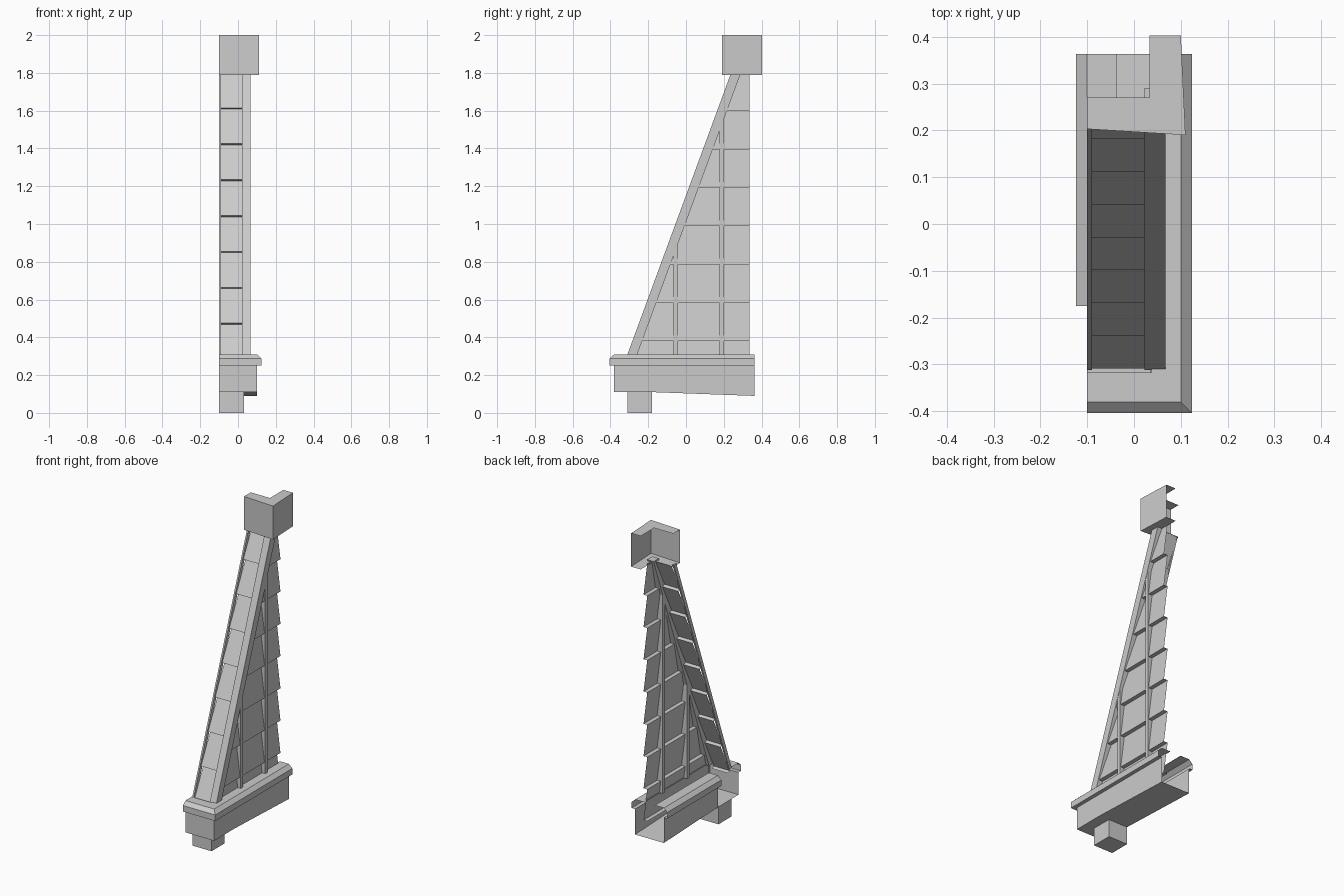
import bpy

cube = bpy.data.objects.get("Cube")
if cube:
    bpy.data.objects.remove(cube, do_unlink=True)

grey = bpy.data.materials.new("pale grey")
grey.use_nodes = True
COLOUR = (0.6, 0.6, 0.6, 1)
grey.diffuse_color = COLOUR
grey.node_tree.nodes["Principled BSDF"].inputs["Base Color"].default_value = COLOUR

SLOPE = 1.48 / 0.545      # rise of the raked front
Z0, Z1 = 0.305, 1.8       # bottom and top of the timber frame


def sheet(name, verts, faces):
    me = bpy.data.meshes.new(name)
    me.from_pydata(verts, [], faces)
    me.materials.append(grey)
    ob = bpy.data.objects.new(name, me)
    bpy.context.collection.objects.link(ob)
    return ob


def prism(name, outline, x0, x1):
    """Extrude a y-z outline, listed clockwise from +x, along x."""
    n = len(outline)
    verts = [(x, y, z) for x in (x0, x1) for y, z in outline]
    faces = [tuple(range(n)), tuple(reversed(range(n, 2 * n)))]
    faces += [(i, i + n, (i + 1) % n + n, (i + 1) % n) for i in range(n)]
    return sheet(name, verts, faces)


def loft(name, rows):
    """Skin neighbouring rows of points."""
    n = len(rows[0])
    faces = [(r * n + i, (r + 1) * n + i, (r + 1) * n + i + 1, r * n + i + 1)
             for r in range(len(rows) - 1) for i in range(n - 1)]
    return sheet(name, [p for row in rows for p in row], faces)


def rake(z):
    """y of the raked front surface at height z."""
    return -0.31 + (z - 0.31) / SLOPE


def floor_z(y):
    return 0.11 - 0.02 * max(0, y + 0.18) / 0.543


# Base walls with a chamfered moulding, as one swept profile
MOULDING = [(0, 0.25), (0.024, 0.25), (0.024, 0.288), (0, 0.31), (-0.063, 0.31)]


def base_wall(name, stations):
    rows = []
    for x, y, ox, oy in stations:
        row = [(x, y, floor_z(y))]
        row += [(x + ox * d, y + oy * d, z) for d, z in MOULDING]
        rows.append(row)
    return loft(name, rows)


base_wall("base_front_and_side", [(-0.1, -0.38, 0, -1), (0.1, -0.38, 1, -1),
                                  (0.1, -0.18, 1, 0), (0.1, 0.363, 1, 0)])
base_wall("base_inner_side", [(-0.1, 0.363, -1, 0), (-0.1, -0.175, -1, 0)])

# Base floor and foot
loft("base_floor", [[(-0.1, y, floor_z(y)), (0.1, y, floor_z(y))]
                    for y in (-0.38, -0.18, 0.363)])
prism("foot", [(-0.31, 0), (-0.31, 0.11), (-0.18, 0.11), (-0.18, 0)], -0.1, 0.033)


# Raked rafters
def rafter(name, depth, x0, x1):
    prism(name, [(rake(Z0), Z0), (rake(Z1), Z1),
                 (rake(Z1) + depth, Z1), (rake(Z0) + depth, Z0)], x0, x1)


rafter("corner_rafter", 0.052, 0.022, 0.067)
rafter("edge_rafter", 0.025, -0.1, -0.09)

# Upright posts, cut to the rake at the top
for name, y in (("front_post", -0.066), ("rear_post", 0.177)):
    tops = [(v, 0.31 + (v + 0.27) * SLOPE) for v in (y, y + 0.023)]
    prism(name, [(y, Z0)] + tops + [(y + 0.023, Z0)], 0.022, 0.065)

# Overlapping boards between the rafters, each with a ledge below
for i in range(8):
    low = 0.285 + 0.19 * i
    high = min(low + 0.19, Z1)
    edge = [(rake(low) + 0.032, low - 0.007), (rake(low) + 0.011, low),
            (rake(high) + 0.032, high - 0.007)]
    loft("front_board", [[(x, y, z) for y, z in edge] for x in (-0.09, 0.022)])

# Overlapping boards on the side wall
for i in range(8):
    low = 0.177 + 0.203 * i
    high = min(low + 0.203, Z1)
    low = max(low, 0.18)
    edge = [(0.035, low), (0.061, low), (0.035, high)]
    loft("side_board", [[(x, rake(z) + 0.03, z) for x, z in edge],
                        [(x, 0.335, z) for x, z in edge]])

# Cap: two outer walls between angled top and bottom plates
plan = [(-0.1, 0.203), (0.11, 0.19), (0.1, 0.403),
        (0.033, 0.403), (0.033, 0.27), (-0.1, 0.27)]
cap_low, cap_high = 1.79, 2.0
loft("cap_walls", [[(x, y, cap_low), (x, y, cap_high)] for x, y in plan[:3]])
sheet("cap_top", [(x, y, cap_high) for x, y in plan], [(0, 1, 4, 5), (1, 2, 3, 4)])
sheet("cap_bottom", [(x, y, cap_low) for x, y in plan], [(5, 4, 1, 0), (4, 3, 2, 1)])
